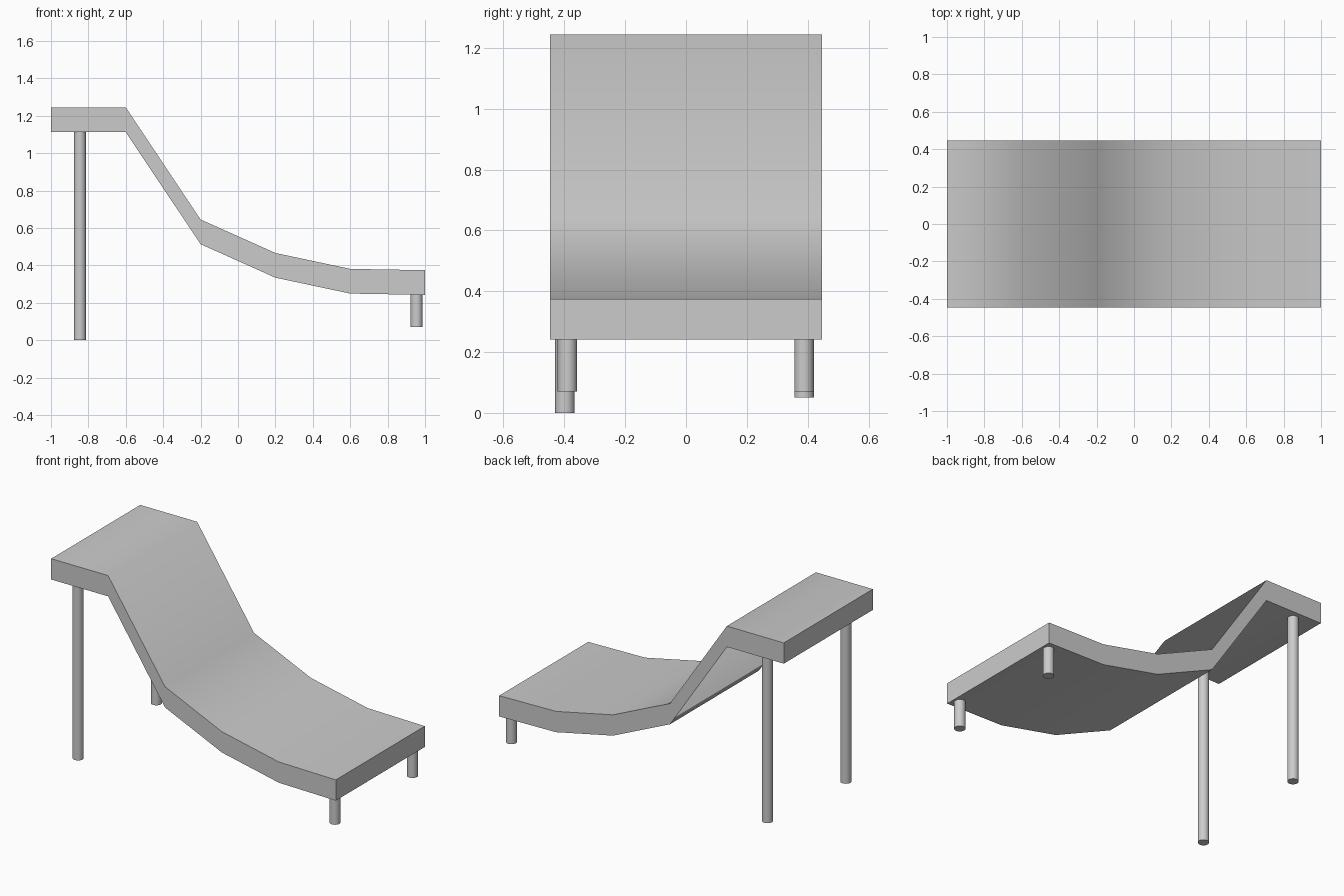
import bpy, bmesh, math

cube = bpy.data.objects.get("Cube")
if cube:
    bpy.data.objects.remove(cube)

# Single grey finish
grey = bpy.data.materials.new("light_grey")
grey.use_nodes = True
colour = (0.6, 0.6, 0.6, 1)
grey.diffuse_color = colour
grey.node_tree.nodes["Principled BSDF"].inputs["Base Color"].default_value = colour


def finish(name, bm, angle):
    bmesh.ops.recalc_face_normals(bm, faces=bm.faces)
    mesh = bpy.data.meshes.new(name)
    bm.to_mesh(mesh)
    bm.free()
    mesh.materials.append(grey)
    obj = bpy.data.objects.new(name, mesh)
    bpy.context.collection.objects.link(obj)
    bpy.ops.object.select_all(action='DESELECT')
    obj.select_set(True)
    bpy.context.view_layer.objects.active = obj
    bpy.ops.object.shade_smooth_by_angle(angle=math.radians(angle))
    return obj


# Lounger bed: a folded slab, side profile extruded across the width
half_width, thickness = 0.447, 0.132
top = [(-1, 1.244), (-0.6, 1.244), (-0.2, 0.645), (0.2, 0.466), (0.6, 0.381), (1, 0.374)]
profile = top + [(x, z - thickness) for x, z in reversed(top)]
bm = bmesh.new()
side = bm.faces.new([bm.verts.new((x, -half_width, z)) for x, z in profile])
extruded = bmesh.ops.extrude_face_region(bm, geom=[side], use_keep_orig=True)
moved = [v for v in extruded["geom"] if isinstance(v, bmesh.types.BMVert)]
bmesh.ops.translate(bm, verts=moved, vec=(0, 2 * half_width, 0))
finish("lounger_bed", bm, 65)


# Round legs
def leg(name, x, y, bottom, height_top):
    bm = bmesh.new()
    bmesh.ops.create_cone(bm, cap_ends=True, segments=32, radius1=0.032,
                          radius2=0.032, depth=height_top - bottom)
    obj = finish(name, bm, 40)
    obj.location = (x, y, (height_top + bottom) / 2)


leg("tall_front_leg", -0.845, -0.398, 0, 1.12)
leg("tall_back_leg", -0.845, 0.388, 0.05, 1.12)
leg("short_front_leg", 0.955, -0.39, 0.07, 0.25)
leg("short_back_leg", 0.955, 0.388, 0.07, 0.25)
